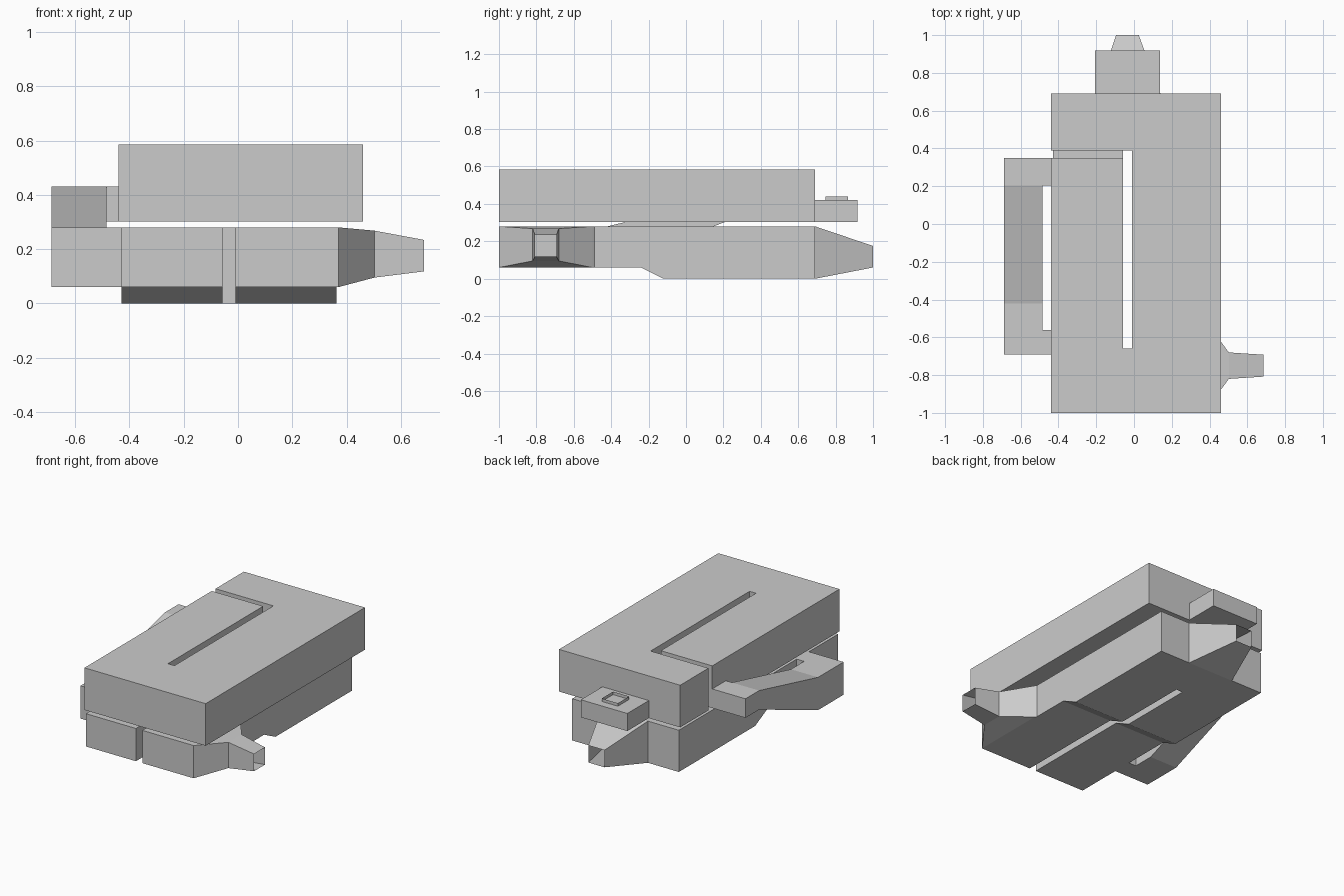
import bpy, bmesh

if "Cube" in bpy.data.objects:
    bpy.data.objects.remove(bpy.data.objects["Cube"])


def finish(name, bm):
    bmesh.ops.recalc_face_normals(bm, faces=bm.faces)
    me = bpy.data.meshes.new(name)
    bm.to_mesh(me)
    bm.free()
    ob = bpy.data.objects.new(name, me)
    bpy.context.collection.objects.link(ob)
    return ob


def prism(name, pts, axis, a, b):
    """Extrude a 2D outline along x or z from a to b."""
    bm = bmesh.new()
    place = (lambda p: (a, *p)) if axis == 'x' else (lambda p: (*p, a))
    face = bm.faces.new([bm.verts.new(place(p)) for p in pts])
    ext = bmesh.ops.extrude_face_region(bm, geom=[face])
    vec = (b - a, 0, 0) if axis == 'x' else (0, 0, b - a)
    bmesh.ops.translate(bm, vec=vec,
                        verts=[v for v in ext['geom'] if isinstance(v, bmesh.types.BMVert)])
    return finish(name, bm)


def box(name, x0, x1, y0, y1, z0, z1):
    return prism(name, [(x0, y0), (x1, y0), (x1, y1), (x0, y1)], 'z', z0, z1)


def open_loft(name, axis, rings):
    """Open-ended rectangular tube; each ring is (position, side0, side1, z0, z1)."""
    bm = bmesh.new()
    prev = None
    for d, s0, s1, z0, z1 in rings:
        corners = [(s0, z0), (s1, z0), (s1, z1), (s0, z1)]
        ring = [bm.verts.new((d, s, z) if axis == 'x' else (s, d, z)) for s, z in corners]
        if prev:
            for i in range(4):
                j = (i + 1) % 4
                bm.faces.new((prev[i], prev[j], ring[j], ring[i]))
        prev = ring
    return finish(name, bm)


# Upper block: one outline with an L-shaped slot
prism('upper_block', [(-.44, -1), (.46, -1), (.46, .69), (-.44, .69), (-.44, .39),
                      (-.01, .39), (-.01, -.66), (-.058, -.66), (-.058, .35), (-.44, .35)],
      'z', .302, .585)

# Lower block: side profile with stepped underside, then a slot cut from the front
lower = prism('lower_block', [(-1, .06), (-.24, .06), (-.12, 0), (.69, 0), (.69, .28), (-1, .28)],
              'x', -.43, .362)
cutter = box('slot_cutter', -.058, -.01, -1.2, .39, -.2, .5)
cutter.hide_render = True
cutter.hide_viewport = True
cut = lower.modifiers.new('slot', 'BOOLEAN')
cut.operation = 'DIFFERENCE'
cut.solver = 'EXACT'
cut.object = cutter

# Open nozzles on the right side and the back
open_loft('side_nozzle', 'x', [(.362, -1, -.49, .06, .28), (.37, -1, -.5, .06, .28),
                               (.502, -.82, -.68, .095, .268), (.685, -.808, -.692, .118, .234)])
open_loft('back_nozzle', 'y', [(.69, -.2, .14, 0, .28), (1, -.095, .025, .06, .175)])

# Rear boss with a small open collar
box('rear_boss', -.207, .138, .69, .918, .302, .42)
bm = bmesh.new()
bm_rect = [(-.1, .745), (.02, .745), (.02, .865), (-.1, .865)]
low, high = ([bm.verts.new((x, y, z)) for x, y in bm_rect] for z in (.42, .44))
for i in range(4):
    j = (i + 1) % 4
    bm.faces.new((low[i], low[j], high[j], high[i]))
finish('boss_collar', bm)

# Left side link: sloped bar joined to both blocks by short arms
prism('link_bar', [(-.69, .06), (-.42, .06), (.205, .302), (.35, .302),
                   (.35, .43), (.205, .43), (-.42, .28), (-.69, .28)], 'x', -.687, -.485)
box('link_upper_arm', -.485, -.44, .205, .35, .302, .43)
box('link_lower_arm', -.485, -.43, -.69, -.56, .06, .28)
